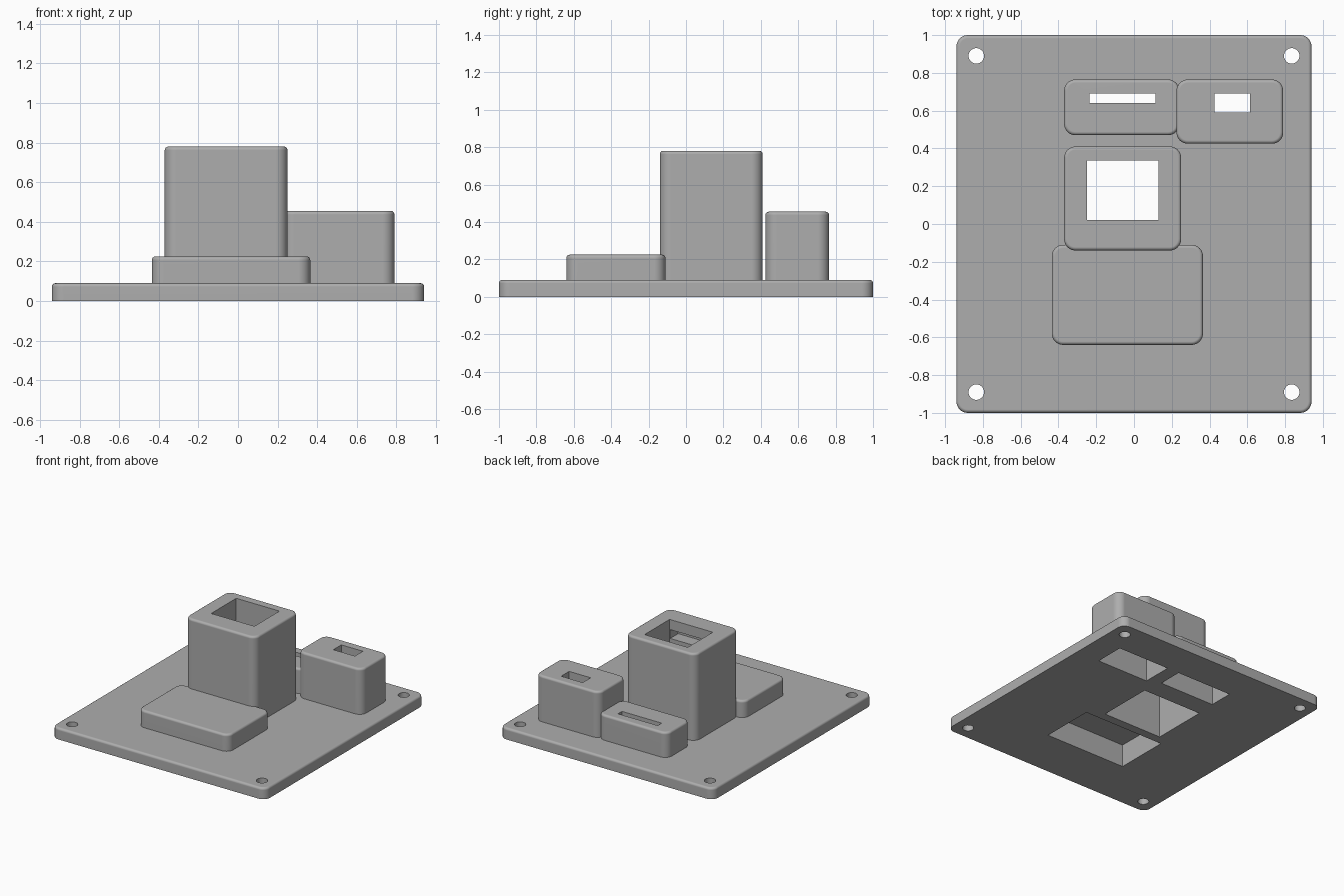
import bpy
import bmesh
import math

cube = bpy.data.objects.get("Cube")
if cube:
    bpy.data.objects.remove(cube, do_unlink=True)

grey = bpy.data.materials.new("plain_grey")
grey.use_nodes = True
COLOUR = (0.42, 0.42, 0.42, 1)
grey.diffuse_color = COLOUR
grey.node_tree.nodes["Principled BSDF"].inputs["Base Color"].default_value = COLOUR


def add_object(name, bm):
    bmesh.ops.recalc_face_normals(bm, faces=bm.faces)
    mesh = bpy.data.meshes.new(name)
    bm.to_mesh(mesh)
    bm.free()
    mesh.materials.append(grey)
    obj = bpy.data.objects.new(name, mesh)
    bpy.context.collection.objects.link(obj)
    return obj


def box(name, xs, ys, zs, corner=0.0, rim=0.0):
    """Box from ranges, with rounded upright corners and a rounded top rim."""
    bm = bmesh.new()
    bmesh.ops.create_cube(bm, size=1)
    for v in bm.verts:
        for i, (low, high) in enumerate((xs, ys, zs)):
            v.co[i] = high if v.co[i] > 0 else low
    if corner:
        upright = [e for e in bm.edges
                   if abs(e.verts[0].co.z - e.verts[1].co.z) > 1e-4]
        bmesh.ops.bevel(bm, geom=upright, offset=corner, segments=8,
                        profile=0.5, affect='EDGES')
    if rim:
        top = [e for e in bm.edges
               if all(v.co.z > zs[1] - 1e-4 for v in e.verts)]
        bmesh.ops.bevel(bm, geom=top, offset=rim, segments=4,
                        profile=0.5, affect='EDGES')
    return add_object(name, bm)


def cylinder(name, x, y, radius):
    bm = bmesh.new()
    bmesh.ops.create_cone(bm, cap_ends=True, segments=32, radius1=radius,
                          radius2=radius, depth=0.4)
    bmesh.ops.translate(bm, verts=bm.verts, vec=(x, y, 0))
    return add_object(name, bm)


def cut(obj, cutters):
    bpy.context.view_layer.objects.active = obj
    for cutter in cutters:
        mod = obj.modifiers.new("cut", 'BOOLEAN')
        mod.operation = 'DIFFERENCE'
        mod.solver = 'EXACT'
        mod.object = cutter
        bpy.ops.object.modifier_apply(modifier=mod.name)


def finish(obj):
    bpy.ops.object.select_all(action='DESELECT')
    obj.select_set(True)
    bpy.context.view_layer.objects.active = obj
    bpy.ops.object.shade_smooth_by_angle(angle=math.radians(35))
    mod = obj.modifiers.new("even_shading", 'WEIGHTED_NORMAL')
    mod.keep_sharp = True


BASE = 0.09   # plate thickness
LOW = -0.1    # cutters start under the plate

# Housings: name, outer x, outer y, top, pocket x, pocket y, pocket top, top opening
housings = [
    ("tower", (-0.37, 0.25), (-0.14, 0.41), 0.78,
     (-0.32, 0.20), (-0.09, 0.36), 0.58, ((-0.25, 0.13), (0.02, 0.335))),
    ("front_housing", (-0.435, 0.365), (-0.64, -0.11), 0.225,
     (-0.39, 0.32), (-0.595, -0.16), 0.18, None),
    ("rear_right_housing", (0.225, 0.79), (0.425, 0.765), 0.455,
     (0.28, 0.735), (0.475, 0.715), 0.38, ((0.425, 0.615), (0.59, 0.69))),
    ("rear_middle_housing", (-0.37, 0.24), (0.47, 0.765), 0.29,
     (-0.31, 0.175), (0.52, 0.715), 0.24, ((-0.235, 0.115), (0.64, 0.69))),
]

plate = box("base_plate", (-0.94, 0.94), (-1, 1), (0, BASE), 0.06, 0.018)
helpers = []
plate_cutters = []

for name, xs, ys, top, pocket_x, pocket_y, pocket_top, opening in housings:
    housing = box(name, xs, ys, (BASE - 0.01, top), 0.06, 0.018)
    pocket = box(name + "_pocket", pocket_x, pocket_y, (LOW, pocket_top))
    cutters = [pocket]
    plate_cutters.append(pocket)
    if opening:
        cutters.append(box(name + "_opening", *opening,
                           (pocket_top - 0.02, top + 0.1)))
    if name == "tower":
        # Recess in the front wall of the opening
        cutters.append(box("tower_recess", (-0.25, 0.125), (-0.08, 0.03),
                           (0.63, 0.70)))
    cut(housing, cutters)
    finish(housing)
    helpers += cutters

# Screw holes in the four corners
for x in (-0.835, 0.835):
    for y in (-0.89, 0.89):
        hole = cylinder("screw_hole", x, y, 0.041)
        plate_cutters.append(hole)
        helpers.append(hole)

cut(plate, plate_cutters)
finish(plate)

for helper in helpers:
    bpy.data.objects.remove(helper, do_unlink=True)
